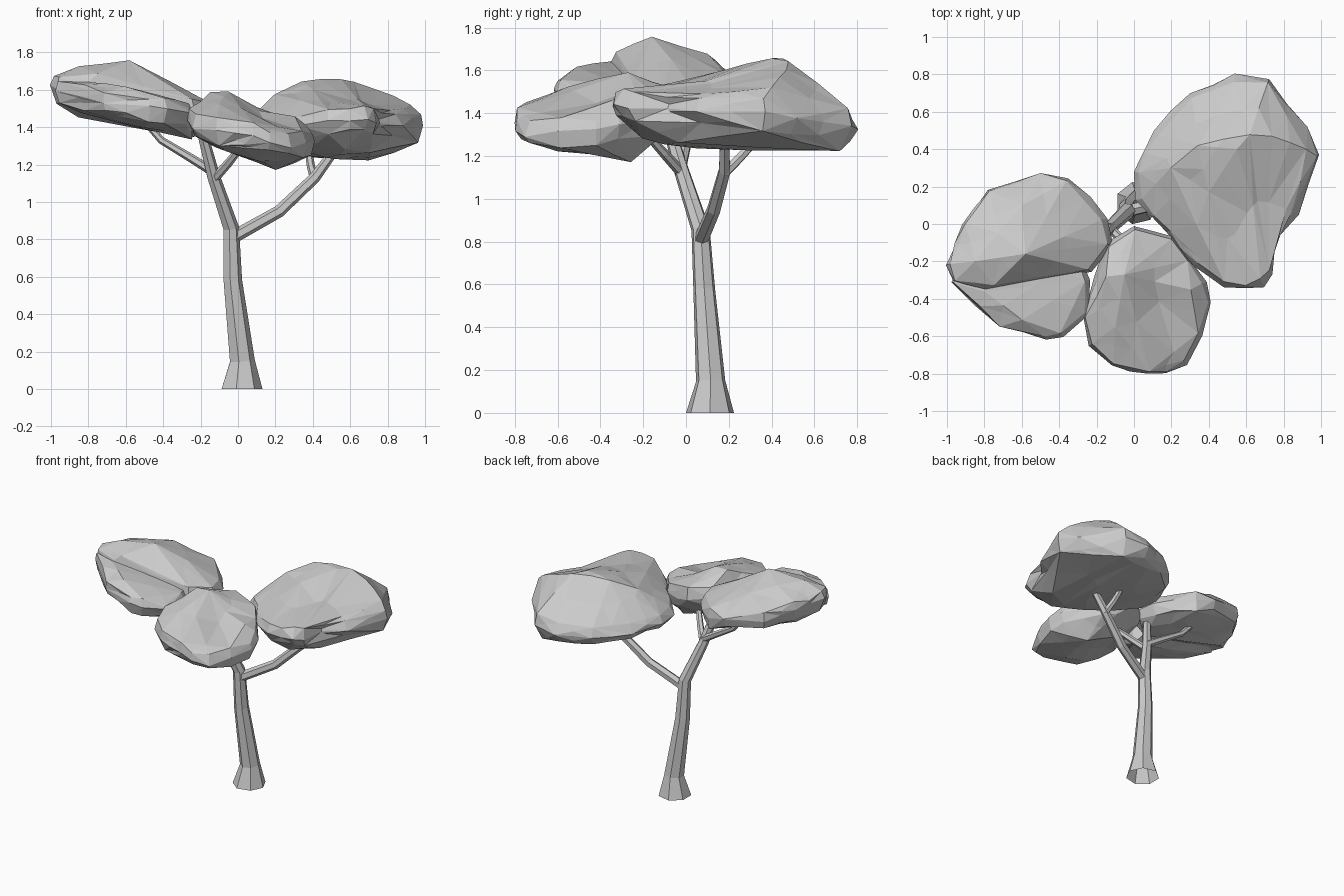
import bpy, bmesh, random
from math import cos, sin, pi
from mathutils import Vector

random.seed(4)


def finish(name, bm):
    bmesh.ops.recalc_face_normals(bm, faces=bm.faces)
    mesh = bpy.data.meshes.new(name)
    bm.to_mesh(mesh)
    bm.free()
    obj = bpy.data.objects.new(name, mesh)
    bpy.context.collection.objects.link(obj)
    return obj


def limb(name, path, sides=6):
    """Tapered low-poly tube through (x, y, z, radius) points."""
    bm = bmesh.new()
    pts = [Vector(p[:3]) for p in path]
    rings = []
    for i, p in enumerate(pts):
        t = (pts[min(i + 1, len(pts) - 1)] - pts[max(i - 1, 0)]).normalized()
        if i == 0 and p.z == 0:
            t = Vector((0, 0, 1))
        u = Vector((0, 1, 0)).cross(t).normalized()
        v = t.cross(u)
        r = path[i][3]
        rings.append([bm.verts.new(p + r * (u * cos(2 * pi * k / sides) + v * sin(2 * pi * k / sides)))
                      for k in range(sides)])
    for a, b in zip(rings, rings[1:]):
        for k in range(sides):
            j = (k + 1) % sides
            bm.faces.new((a[k], a[j], b[j], b[k]))
    bm.faces.new(rings[-1])
    return finish(name, bm)


def foliage(name, outline, plane, extra, h=0.06, dents=()):
    """Faceted clump: hull of a tilted outline, blunt edge rings and crown/underside
    points, then broken into smaller facets and dented."""
    z0, ax, ay = plane
    n = len(outline)
    cx = sum(p[0] for p in outline) / n
    cy = sum(p[1] for p in outline) / n
    bm = bmesh.new()
    for x, y in outline:
        for s, dz in ((1, 0), (0.95, h), (0.93, -h)):
            if dz:
                s += random.uniform(-0.03, 0.02)
            px, py = cx + (x - cx) * s, cy + (y - cy) * s
            jitter = random.uniform(-0.02, 0.02)
            bm.verts.new((px, py, z0 + ax * (px - cx) + ay * (py - cy) + dz + jitter))
    for p in extra:
        bm.verts.new(p)
    res = bmesh.ops.convex_hull(bm, input=bm.verts)
    spare = {v for v in res["geom_interior"] + res["geom_unused"] if isinstance(v, bmesh.types.BMVert)}
    bmesh.ops.delete(bm, geom=list(spare), context='VERTS')
    # Smaller uneven facets
    corners = set(bm.verts)
    bmesh.ops.subdivide_edges(bm, edges=[e for e in bm.edges if e.calc_length() > 0.2], cuts=1)
    bmesh.ops.triangulate(bm, faces=bm.faces)
    bm.normal_update()
    for v in bm.verts:
        if v not in corners:
            v.co += v.normal * random.uniform(-0.008, 0.01)
        for x, y, z, radius, depth in dents:
            d = (v.co - Vector((x, y, z))).length / radius
            if d < 1:
                v.co -= v.normal * depth * (1 - d * d)
    return finish(name, bm)


# Trunk with flared foot, running into the upper left limb
limb("trunk", [(0.016, 0.112, 0, 0.115), (0.02, 0.115, 0.15, 0.07), (-0.03, 0.085, 0.58, 0.052),
               (-0.038, 0.068, 0.86, 0.044), (-0.13, -0.02, 1.13, 0.036), (-0.2, -0.1, 1.4, 0.028)], 7)

# Branches
limb("right_branch", [(-0.03, 0.07, 0.81, 0.035), (0.22, 0.13, 0.95, 0.033),
                      (0.41, 0.18, 1.13, 0.03), (0.55, 0.18, 1.32, 0.022)])
limb("right_fork", [(0.41, 0.18, 1.12, 0.024), (0.39, 0.25, 1.19, 0.022), (0.37, 0.37, 1.32, 0.018)])
limb("left_branch", [(-0.13, -0.02, 1.16, 0.026), (-0.26, 0.0, 1.24, 0.023),
                     (-0.41, 0.02, 1.33, 0.02), (-0.48, 0.03, 1.41, 0.018)])
limb("front_branch", [(-0.13, -0.02, 1.12, 0.025), (-0.05, -0.1, 1.21, 0.023), (0.03, -0.19, 1.31, 0.018)])

# Right clump, largest, sloping down towards the front
foliage("right_foliage",
        [(0.54, 0.8), (0.72, 0.77), (0.93, 0.52), (0.99, 0.37), (0.88, 0.05), (0.74, -0.27),
         (0.69, -0.33), (0.6, -0.35), (0.48, -0.34), (0.33, -0.22), (0.17, -0.05), (0.01, 0.13),
         (0.0, 0.28), (0.1, 0.5), (0.3, 0.7)],
        (1.39, 0.04, -0.09),
        [(0.55, 0.4, 1.66), (0.34, 0.42, 1.645), (0.62, 0.48, 1.65), (0.4, 0.17, 1.6),
         (0.74, 0.47, 1.605), (0.45, -0.15, 1.5), (0.2, 0.3, 1.57), (0.92, 0.4, 1.52),
         (0.58, 0.69, 1.22), (0.7, 0.72, 1.22), (0.4, 0.2, 1.24), (0.55, -0.1, 1.25), (0.36, -0.08, 1.27),
         (0.7, -0.03, 1.27), (0.8, 0.2, 1.3), (0.2, 0.15, 1.28), (0.57, -0.2, 1.29)],
        dents=[(0.78, -0.04, 1.38, 0.14, 0.04), (0.68, 0.02, 1.52, 0.25, 0.05)])

# Left clump: high main mass plus a lower front lobe
foliage("left_foliage",
        [(-0.5, 0.27), (-0.35, 0.25), (-0.23, 0.15), (-0.14, 0.03), (-0.12, -0.11), (-0.23, -0.25),
         (-0.5, -0.28), (-0.8, -0.35), (-0.97, -0.31), (-1.0, -0.22), (-0.92, 0.0), (-0.78, 0.18)],
        (1.525, -0.17, -0.05),
        [(-0.58, -0.16, 1.76), (-0.85, -0.2, 1.73), (-0.6, 0.1, 1.68), (-0.38, -0.1, 1.64),
         (-0.75, -0.32, 1.68), (-0.85, -0.1, 1.46), (-0.65, 0.0, 1.43), (-0.35, 0.0, 1.37),
         (-0.25, -0.18, 1.35)])
foliage("left_foliage_lobe",
        [(-0.98, -0.31), (-0.84, -0.44), (-0.72, -0.55), (-0.47, -0.61), (-0.38, -0.6), (-0.25, -0.48),
         (-0.24, -0.3), (-0.3, -0.15), (-0.6, -0.12), (-0.9, -0.2)],
        (1.515, -0.17, 0.0),
        [(-0.6, -0.51, 1.61), (-0.8, -0.36, 1.64), (-0.3, -0.35, 1.51), (-0.25, -0.3, 1.34),
         (-0.5, -0.4, 1.4), (-0.84, -0.3, 1.48)], 0.05)

# Front clump, with a shallow groove beside its peak
foliage("front_foliage",
        [(0.0, -0.01), (0.1, -0.03), (0.2, -0.07), (0.3, -0.18), (0.39, -0.31), (0.41, -0.42),
         (0.37, -0.6), (0.28, -0.75), (0.17, -0.8), (0.08, -0.8), (-0.12, -0.76), (-0.24, -0.65),
         (-0.27, -0.5), (-0.22, -0.28), (-0.15, -0.1)],
        (1.375, -0.17, 0.1),
        [(-0.05, -0.27, 1.6), (-0.15, -0.28, 1.59), (-0.1, -0.55, 1.52), (0.15, -0.4, 1.46),
         (0.3, -0.35, 1.45), (0.2, -0.26, 1.18), (0.32, -0.4, 1.23), (0.1, -0.6, 1.22),
         (0.0, -0.2, 1.25), (-0.15, -0.4, 1.33)],
        dents=[(0.1, -0.36, 1.52, 0.2, 0.05)])
